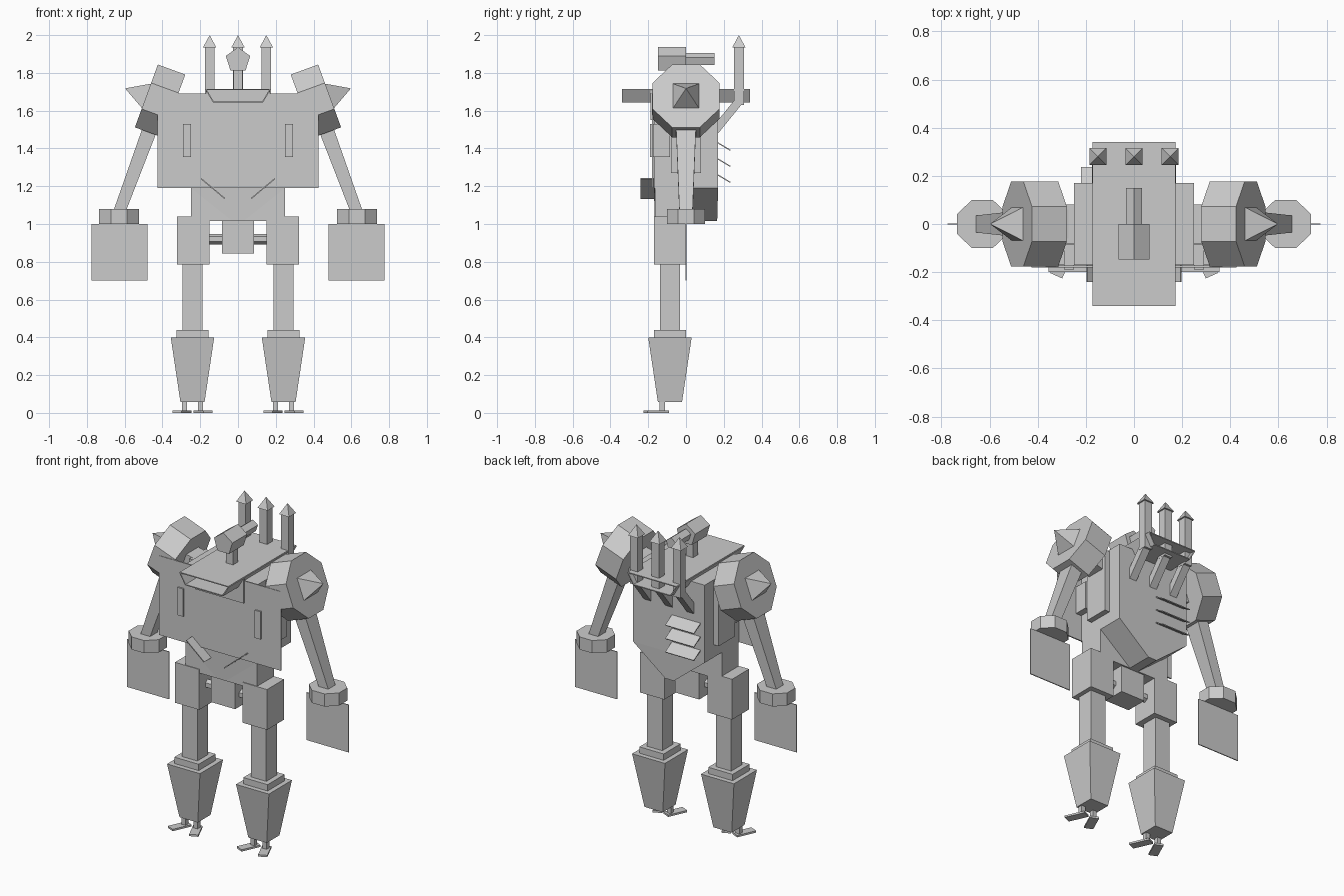
import bpy, bmesh, math
from mathutils import Vector

cube = bpy.data.objects.get("Cube")
if cube:
    bpy.data.objects.remove(cube, do_unlink=True)

grey = bpy.data.materials.new("plain grey")
grey.use_nodes = True
grey.diffuse_color = (0.6, 0.6, 0.6, 1)
grey.node_tree.nodes["Principled BSDF"].inputs["Base Color"].default_value = (0.6, 0.6, 0.6, 1)


def loft(name, p0, p1, size0, size1=None, sides=4, recess=0):
    """Straight solid from p0 to p1; sizes are half widths across the flats."""
    p0, p1 = Vector(p0), Vector(p1)
    size1 = size1 or size0
    w = (p1 - p0).normalized()
    if abs(w.z) > 0.7:
        u = Vector((1, 0, 0))
        u = (u - w * u.dot(w)).normalized()
        v = w.cross(u)
    else:
        v = Vector((0, 0, 1))
        v = (v - w * v.dot(w)).normalized()
        u = v.cross(w)
    odd = sides % 2
    phase = math.pi / 2 if odd else math.pi / sides
    grow = 1 if odd else 1 / math.cos(math.pi / sides)
    bm = bmesh.new()
    rings = []
    for p, (a, b) in ((p0, size0), (p1, size1)):
        ring = []
        for i in range(sides):
            t = phase + math.tau * i / sides
            ring.append(bm.verts.new(p + grow * (u * a * math.cos(t) + v * b * math.sin(t))))
        rings.append(ring)
    low, high = rings
    for i in range(sides):
        j = (i + 1) % sides
        bm.faces.new((low[i], low[j], high[j], high[i]))
    end = bm.faces.new(low[::-1])
    bm.faces.new(high)
    if recess:
        bmesh.ops.inset_individual(bm, faces=[end], thickness=recess, depth=-recess)
    bmesh.ops.remove_doubles(bm, verts=bm.verts, dist=0.0001)
    bmesh.ops.recalc_face_normals(bm, faces=bm.faces)
    mesh = bpy.data.meshes.new(name)
    bm.to_mesh(mesh)
    bm.free()
    mesh.materials.append(grey)
    obj = bpy.data.objects.new(name, mesh)
    bpy.context.collection.objects.link(obj)
    return obj


def box(name, x, y, z):
    """Box given by its ranges along each axis."""
    cx, cy = sum(x) / 2, sum(y) / 2
    return loft(name, (cx, cy, z[0]), (cx, cy, z[1]), (abs(x[1] - x[0]) / 2, (y[1] - y[0]) / 2))


# Torso
box("torso", (-.25, .25), (-.17, .17), (1.19, 1.68))
loft("torso_keel", (0, 0, 1.19), (0, 0, 1.015), (.25, .17), (.03, .165))
box("chest_plate", (-.425, .425), (-.18, -.172), (1.19, 1.69))
box("chest_panel", (-.17, .17), (-.187, -.18), (1.55, 1.71))

# Roof duct with open ends
box("roof_plate", (-.17, .17), (-.34, .34), (1.71, 1.716))
box("roof_floor", (-.13, .13), (-.34, .34), (1.643, 1.649))
for s in (1, -1):
    loft("roof_side", (s * .13, 0, 1.645), (s * .17, 0, 1.713), (.003, .34))

# Back vents
for z in (1.43, 1.345, 1.26):
    loft("back_vent", (-.12, .168, z), (-.12, .235, z - .04), (.1, .003))

# Exhaust stacks
for x in (-.15, 0, .15):
    loft("stack_elbow", (x, .15, 1.49), (x, .28, 1.65), (.025, .022))
    loft("stack_pipe", (x, .28, 1.63), (x, .28, 1.94), (.026, .026))
    loft("stack_cap", (x, .28, 1.935), (x, .28, 2), (.035, .035), (0, 0))

# Roof gun
loft("gun_neck", (0, -.06, 1.71), (0, -.06, 1.84), (.025, .025))
loft("gun_head", (0, -.148, 1.868), (0, 0, 1.868), (.068, .068), sides=5, recess=.018)
loft("gun_barrel", (0, 0, 1.87), (0, .15, 1.87), (.036, .036), sides=5)

# Pelvis
box("pelvis", (-.25, .25), (-.165, 0), (1.015, 1.19))
box("pelvis_block", (-.085, .085), (-.15, -.01), (.845, 1.02))
loft("hip_axle", (-.17, -.085, .92), (.17, -.085, .92), (.024, .024), sides=6)

for s in (1, -1):
    # Side panels and waist flaps
    box("side_panel", (s * .25, s * .285), (-.08, .08), (1.27, 1.67))
    box("side_box", (s * .25, s * .29), (-.19, -.085), (1.355, 1.53))
    loft("waist_flap", (s * .07, -.205, 1.135), (s * .195, -.205, 1.24), (.035, .003))

    # Shoulder
    loft("shoulder", (s * .34, 0, 1.625), (s * .485, 0, 1.678), (.177, .177), sides=8)
    loft("shoulder_spike", (s * .483, 0, 1.677), (s * .598, 0, 1.718), (.07, .07), (0, 0))
    loft("shoulder_joint", (s * .24, 0, 1.6), (s * .36, 0, 1.63), (.06, .06))

    # Arm
    loft("arm", (s * .445, 0, 1.56), (s * .63, 0, 1.06), (.04, .055), (.031, .035))
    loft("wrist", (s * .63, 0, 1), (s * .63, 0, 1.08), (.105, .1), sides=8)
    box("hand_plate", (s * .48, s * .775), (-.003, .003), (.7, 1))

    # Leg
    box("hip", (s * .152, s * .322), (-.17, 0), (.785, 1.04))
    box("thigh", (s * .188, s * .294), (-.138, -.032), (.43, .79))
    box("knee_collar", (s * .156, s * .326), (-.17, 0), (.395, .44))
    loft("shin", (s * .241, -.085, .058), (s * .241, -.085, .4), (.064, .064), (.115, .115))

    # Splayed toes
    for t in (1, -1):
        x = s * .241 + t * .042
        box("toe_stalk", (x - .014, x + .014), (-.14, -.112), (.008, .065))
        loft("toe", (x - t * .012, -.1, .006), (x + t * .04, -.215, .006), (.027, .006))
